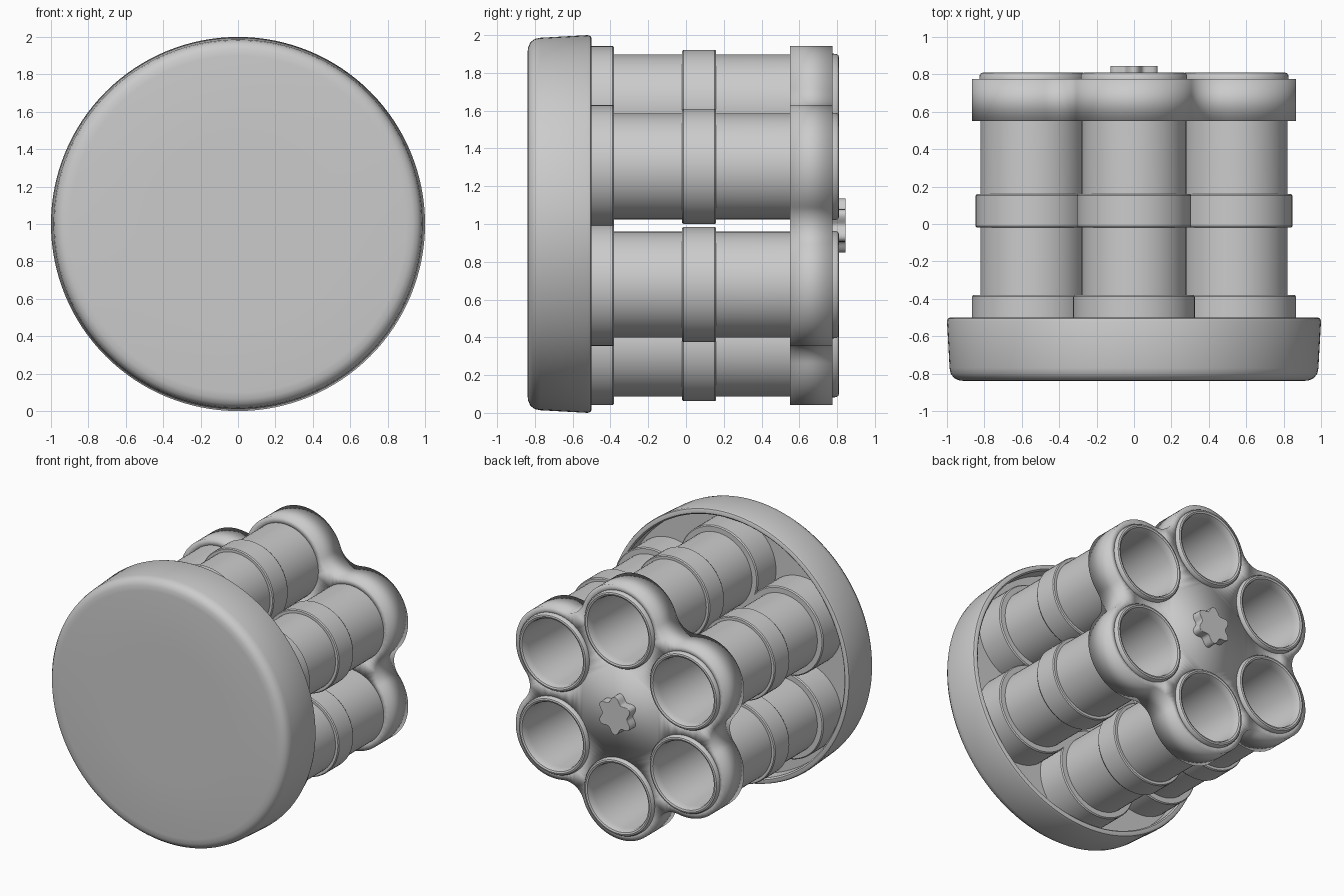
import bpy, bmesh
from math import sin, cos, pi, radians, atan2, sqrt

if "Cube" in bpy.data.objects:
    bpy.data.objects.remove(bpy.data.objects["Cube"])

CZ = 0.992           # height of the cluster axis
R = 0.625            # distance of each barrel from the axis
LOBE, FILLET = 0.325, 0.15
ANGLES = [radians(30 + 60 * k) for k in range(6)]


def finish(bm, name, full_smooth):
    bmesh.ops.recalc_face_normals(bm, faces=bm.faces[:])
    for f in bm.faces:
        f.smooth = True
    me = bpy.data.meshes.new(name)
    bm.to_mesh(me)
    bm.free()
    ob = bpy.data.objects.new(name, me)
    bpy.context.collection.objects.link(ob)
    if not full_smooth:
        bpy.ops.object.select_all(action='DESELECT')
        ob.select_set(True)
        bpy.context.view_layer.objects.active = ob
        bpy.ops.object.shade_smooth_by_angle(angle=radians(35))
    return ob


def lathe(name, profile, cx, cz, n, full_smooth=False):
    """Revolve (radius, y) points around an axis parallel to y."""
    bm = bmesh.new()
    rings = []
    for r, y in profile:
        if r == 0:
            rings.append([bm.verts.new((cx, y, cz))] * n)
        else:
            rings.append([bm.verts.new((cx + r * cos(2 * pi * i / n), y,
                                        cz + r * sin(2 * pi * i / n))) for i in range(n)])
    for a, b in zip(rings, rings[1:]):
        for i in range(n):
            j = (i + 1) % n
            quad = list(dict.fromkeys([a[i], a[j], b[j], b[i]]))
            bm.faces.new(quad)
    return finish(bm, name, full_smooth)


def plate(name, loops, y0, y1, full_smooth):
    """Extrude an outline with holes, given as loops of (x, z), from y0 to y1."""
    bm = bmesh.new()
    edges = []
    for loop in loops:
        vs = [bm.verts.new((x, y0, z)) for x, z in loop]
        edges += [bm.edges.new((vs[i - 1], vs[i])) for i in range(len(vs))]
    bmesh.ops.triangle_fill(bm, edges=edges, use_beauty=True, normal=(0, 1, 0))
    new = bmesh.ops.extrude_face_region(bm, geom=bm.faces[:])['geom']
    bmesh.ops.translate(bm, vec=(0, y1 - y0, 0),
                        verts=[g for g in new if isinstance(g, bmesh.types.BMVert)])
    return finish(bm, name, full_smooth)


def arc(cx, cz, r, a0, a1, n):
    return [(cx + r * cos(a0 + (a1 - a0) * i / n),
             cz + r * sin(a0 + (a1 - a0) * i / n)) for i in range(n + 1)]


# Large shallow cup at the front
lathe("base_cup", [(0, -0.84), (0.5, -0.84), (0.9, -0.84), (0.935, -0.836), (0.962, -0.824),
                   (0.98, -0.80), (0.986, -0.77), (1.0, -0.52), (0.995, -0.505), (0.985, -0.5),
                   (0.965, -0.5), (0.955, -0.51), (0.952, -0.6), (0, -0.6)], 0, 1.0, 128)

# Six hollow barrels with collar, middle band and rolled rim
barrel = [(0, -0.6), (0.325, -0.6), (0.325, -0.388), (0.318, -0.38), (0.28, -0.38), (0.28, -0.02),
          (0.299, -0.02), (0.305, -0.012), (0.305, 0.152), (0.299, 0.16), (0.28, 0.16),
          (0.28, 0.55), (0.285, 0.76), (0.284, 0.795), (0.276, 0.807), (0.265, 0.81),
          (0.253, 0.805), (0.246, 0.79), (0.242, 0.75), (0.23, 0.3), (0.22, -0.4), (0, -0.4)]
for k, a in enumerate(ANGLES):
    lathe("barrel_%d" % (k + 1), barrel, R * cos(a), CZ + R * sin(a), 64)

# Lobed end plate: six round lobes joined by concave fillets, with barrel holes
d = R * cos(pi / 6) + sqrt((LOBE + FILLET) ** 2 - (R / 2) ** 2)
phi = atan2(d * sin(pi / 6), d * cos(pi / 6) - R)
outline, holes = [], []
for a in ANGLES:
    cx, cz = R * cos(a), CZ + R * sin(a)
    outline += arc(cx, cz, LOBE, a - phi, a + phi, 28)
    fx, fz = d * cos(a + pi / 6), CZ + d * sin(a + pi / 6)
    outline += arc(fx, fz, FILLET, a + phi + pi, a + pi * 4 / 3 - phi, 14)[1:-1]
    holes.append(arc(cx, cz, 0.268, 0, 2 * pi, 48)[:-1])
plate("end_plate", [outline] + holes, 0.55, 0.775, True)

# Small six-lobed centre knob
knob = []
for i in range(72):
    t = 2 * pi * i / 72
    r = 0.122 + 0.02 * cos(6 * (t - pi / 6))
    knob.append((r * cos(t), CZ + r * sin(t)))
knob_ob = plate("centre_knob", [knob], 0.76, 0.845, False)
bev = knob_ob.modifiers.new("soft_edge", 'BEVEL')
bev.width, bev.segments = 0.012, 3
bev.limit_method, bev.angle_limit = 'ANGLE', radians(50)
